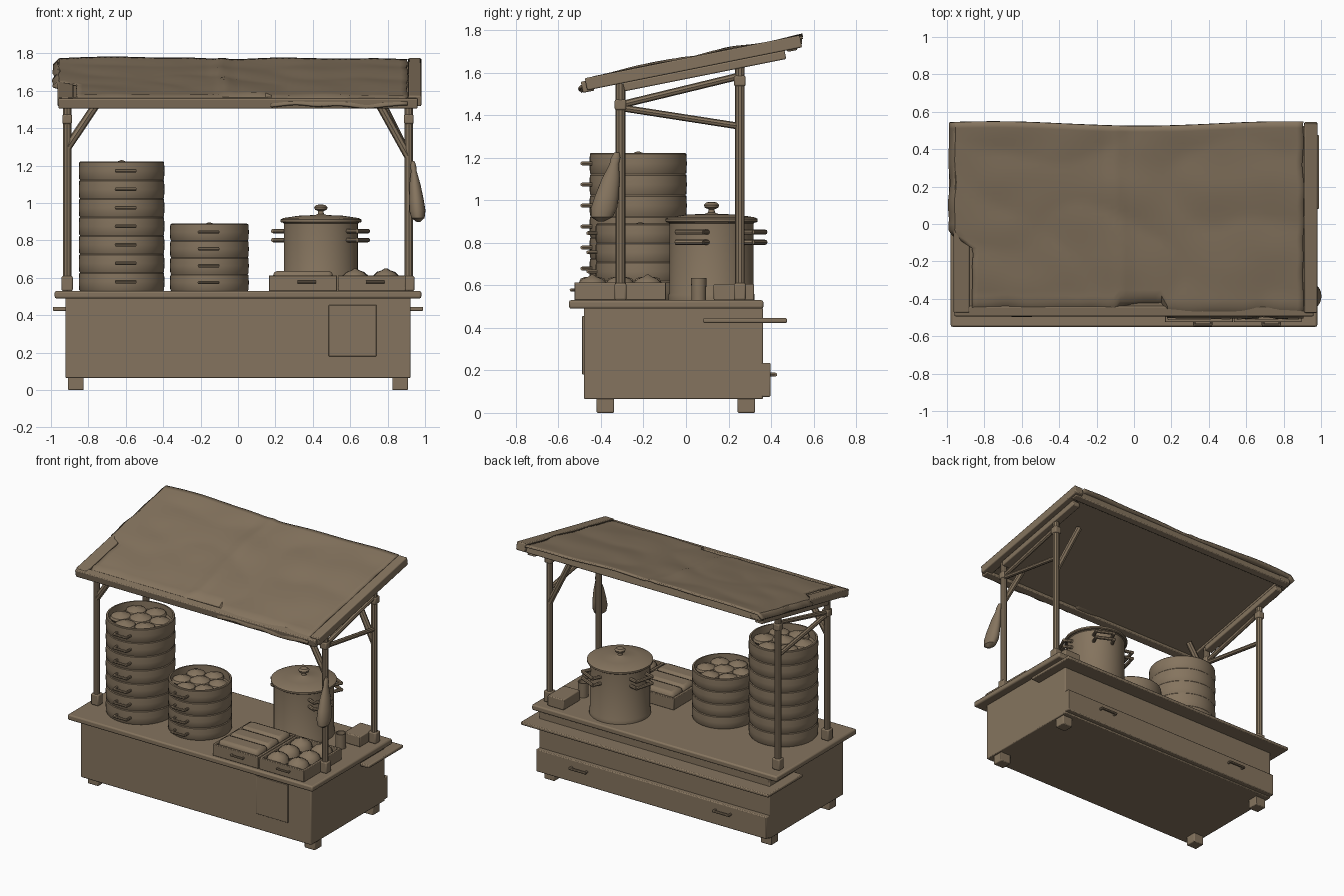
import bpy, bmesh, math, random
from mathutils import Vector, Matrix, noise

if "Cube" in bpy.data.objects:
    bpy.data.objects.remove(bpy.data.objects["Cube"])

random.seed(4)
mat = bpy.data.materials.new("weathered_brown")
mat.diffuse_color = (0.235, 0.175, 0.113, 1)
mat.use_nodes = True
mat.node_tree.nodes["Principled BSDF"].inputs["Base Color"].default_value = mat.diffuse_color
TILT = math.atan(0.2)


def roof_z(y):
    return 1.66 + 0.2 * y


def finish(name, bm, bevel=0):
    bmesh.ops.recalc_face_normals(bm, faces=bm.faces)
    me = bpy.data.meshes.new(name)
    bm.to_mesh(me)
    bm.free()
    ob = bpy.data.objects.new(name, me)
    bpy.context.collection.objects.link(ob)
    me.materials.append(mat)
    if bevel:
        m = ob.modifiers.new("bevel", "BEVEL")
        m.width, m.segments, m.limit_method = bevel, 2, "ANGLE"
    return ob


def add_box(bm, x0, x1, y0, y1, z0, z1, rot=0):
    c = Vector(((x0 + x1) / 2, (y0 + y1) / 2, (z0 + z1) / 2))
    M = Matrix.Translation(c) @ Matrix.Rotation(rot, 4, "X") @ Matrix.Diagonal((x1 - x0, y1 - y0, z1 - z0, 1))
    bmesh.ops.create_cube(bm, size=1, matrix=M)


def box(name, *dims, bevel=0.006):
    bm = bmesh.new()
    add_box(bm, *dims)
    return finish(name, bm, bevel)


def add_bar(bm, p, q, r, seg=8):
    p, q = Vector(p), Vector(q)
    d = q - p
    M = Matrix.Translation((p + q) / 2) @ d.to_track_quat("Z", "Y").to_matrix().to_4x4()
    bmesh.ops.create_cone(bm, cap_ends=True, segments=seg, radius1=r, radius2=r, depth=d.length, matrix=M)


def add_lathe(bm, prof, cx, cy, seg=40):
    rings = [[bm.verts.new((cx + r * math.cos(2 * math.pi * i / seg), cy + r * math.sin(2 * math.pi * i / seg), z))
              for i in range(seg)] for r, z in prof]
    for a, b in zip(rings, rings[1:]):
        for i in range(seg):
            j = (i + 1) % seg
            bm.faces.new((a[i], a[j], b[j], b[i]))
    bm.faces.new(rings[0])
    bm.faces.new(rings[-1])


def add_bun(bm, x, y, z, r, h):
    # pinched dumpling: dome with a small peak
    prof = [(0.85, 0), (1, 0.3), (0.9, 0.58), (0.6, 0.8), (0.25, 0.9), (0.06, 1)]
    add_lathe(bm, [(r * a, z + h * b) for a, b in prof], x, y, 16)


def add_handle(bm, cx, cy, z, ang, r0, reach, width, rad):
    # U-shaped handle standing off a round or flat wall
    n = Vector((math.cos(ang), math.sin(ang), 0))
    t = Vector((-n.y, n.x, 0)) * width / 2
    c = Vector((cx, cy, z))
    a, b = c + n * r0, c + n * (r0 + reach)
    add_bar(bm, a + t, b + t, rad)
    add_bar(bm, a - t, b - t, rad)
    add_bar(bm, b + t * 1.1, b - t * 1.1, rad)


# cabinet, counter and feet
box("cabinet", -0.922, 0.922, -0.48, 0.362, 0.065, 0.495)
box("countertop", -0.98, 0.98, -0.55, 0.364, 0.49, 0.53, bevel=0.01)
box("back_shelf", -0.99, 0.99, 0.08, 0.475, 0.423, 0.445)
box("back_drawer", -0.922, 0.922, 0.35, 0.397, 0.075, 0.235)
box("front_door", 0.485, 0.74, -0.488, -0.478, 0.18, 0.455, bevel=0.003)
bm = bmesh.new()
for sx in (-1, 1):
    for y in (-0.42, 0.243):
        add_box(bm, sx * 0.867 - 0.042, sx * 0.867 + 0.042, y, y + 0.082, 0, 0.075)
finish("feet", bm, 0.006)
bm = bmesh.new()
for x in (-0.575, 0.575):
    add_handle(bm, x, 0.39, 0.18, math.pi / 2, 0, 0.03, 0.12, 0.009)
finish("drawer_handles", bm)

# posts with foot blocks, side rails and braces
bm = bmesh.new()
blocks = bmesh.new()
for sx in (-1, 1):
    x = sx * 0.913
    for y in (-0.308, 0.253):
        add_bar(bm, (x, y, 0.53), (x, y, roof_z(y) - 0.05), 0.023, 10)
        add_box(blocks, x - 0.03, x + 0.03, y - 0.028, y + 0.028, 0.53, 0.61)
        zt = roof_z(y) - 0.15
        add_box(blocks, x - 0.026, x + 0.026, y - 0.027, y + 0.027, zt - 0.025, zt + 0.025)
    add_bar(bm, (x, -0.32, 1.445), (x, 0.27, 1.588), 0.017)
    add_bar(bm, (x, -0.31, 1.435), (x, 0.25, 1.348), 0.016)
for sx, y, z, x in ((-1, -0.308, 1.3, 0.75), (1, -0.308, 1.25, 0.75), (1, 0.253, 1.25, 0.71)):
    add_bar(bm, (sx * 0.91, y, z), (sx * x, y, roof_z(y) - 0.06), 0.022)
finish("posts_and_braces", bm)
finish("post_blocks", blocks, 0.008)

# tilted roof frame
bm = bmesh.new()


def roof_box(x0, x1, y0, y1, top, bottom):
    z = roof_z((y0 + y1) / 2)
    add_box(bm, x0, x1, y0, y1, z + bottom, z + top, TILT)


roof_box(0.91, 0.98, -0.48, 0.55, 0.008, -0.05)
roof_box(-0.965, -0.88, -0.48, 0.53, -0.002, -0.05)
roof_box(0.88, 0.94, -0.3, 0.475, -0.05, -0.09)
roof_box(-0.94, -0.88, -0.3, 0.475, -0.05, -0.09)
roof_box(-0.96, 0.96, -0.49, -0.435, -0.005, -0.058)
roof_box(-0.96, 0.96, 0.47, 0.52, -0.005, -0.058)
finish("roof_frame", bm, 0.006)
bm = bmesh.new()
roof_box(-0.9, 0.92, -0.46, 0.5, -0.02, -0.035)
finish("roof_panel", bm)

# crumpled cloth canopy with a torn, drooping front edge
bm = bmesh.new()
NX, NY = 56, 32
bmesh.ops.create_grid(bm, x_segments=NX, y_segments=NY, size=0.5)
for v in bm.verts:
    u, w = v.co.x + 0.5, v.co.y + 0.5
    right = 0.905 + 0.012 * noise.noise((w * 7, 3, 0))
    step = min(max((w - 0.34) / 0.08, 0), 1)
    left = -0.865 - 0.125 * step + 0.012 * noise.noise((w * 8, 9, 0))
    x = left + (right - left) * u
    front = -0.48 if x < -0.08 else (-0.445 if x < 0.17 else -0.505)
    front += 0.012 * noise.noise((x * 8, 1, 5))
    back = 0.535 + 0.012 * math.cos(x * 4 + 3)
    y = front + (back - front) * w
    # broad creases plus a seam ridge near the middle
    fold = abs(noise.noise((x * 2 + y, y * 2.6, 2))) - 0.25
    z = roof_z(y) + 0.006 + 0.02 * fold + 0.005 * noise.noise((x * 4, y * 5, 7))
    z += 0.01 * max(0, 1 - abs(x + 0.08 + 0.02 * math.sin(y * 6)) / 0.05)
    if w < 0.05:
        z -= (0.05 - w) / 0.05 * (0.04 + 0.02 * noise.noise((x * 5, 0, 0)))
    if x < -0.965:
        z -= 0.03
    v.co = (x, y, z)
cloth = finish("cloth_canopy", bm)
m = cloth.modifiers.new("thickness", "SOLIDIFY")
m.thickness, m.offset = 0.012, -1


# bamboo steamer stacks
def steamer(name, cx, cy, r, top, tiers, hx):
    z0, h = 0.53, (top - 0.53) / tiers
    prof = []
    for k in range(tiers):
        z = z0 + k * h
        prof += [(r - 0.005, z), (r - 0.001, z + 0.006), (r + 0.001, z + h * 0.5), (r - 0.001, z + h - 0.006),
                 (r - 0.005, z + h - 0.001)]
    prof += [(r - 0.016, top), (r - 0.018, top - 0.055)]
    b = bmesh.new()
    add_lathe(b, prof, cx, cy, 48)
    finish(name, b)
    b = bmesh.new()
    for k in range(tiers):
        add_handle(b, hx, cy, z0 + (k + 0.5) * h, -math.pi / 2, r - 0.01, 0.045, 0.1, 0.009)
    finish(name + "_handles", b)
    b = bmesh.new()
    add_bun(b, cx, cy, top - 0.055, r * 0.35, 0.062)
    for k in range(6):
        a = k * math.pi / 3 + 0.3
        add_bun(b, cx + r * 0.59 * math.cos(a), cy + r * 0.59 * math.sin(a), top - 0.055, r * 0.32, 0.055)
    finish(name + "_buns", b)


steamer("tall_steamer", -0.622, -0.225, 0.228, 1.222, 7, -0.6)
steamer("short_steamer", -0.153, -0.215, 0.21, 0.89, 4, -0.157)

# stock pot with lid, knob and double handles
px, py = 0.443, 0.12
bm = bmesh.new()
add_lathe(bm, [(0.203, 0.53), (0.203, 0.555), (0.198, 0.565), (0.198, 0.89), (0.208, 0.9)], px, py, 48)
finish("pot", bm)
bm = bmesh.new()
add_lathe(bm, [(0.21, 0.895), (0.217, 0.9), (0.217, 0.912), (0.2, 0.92), (0.12, 0.932), (0.03, 0.936), (0.016, 0.942),
               (0.014, 0.957), (0.032, 0.965), (0.036, 0.978), (0.025, 0.989), (0.008, 0.992)], px, py, 48)
finish("pot_lid", bm)
bm = bmesh.new()
for deg in (-25, 65, 165):
    for z in (0.802, 0.85):
        add_handle(bm, px, py, z, math.radians(deg), 0.185, 0.06, 0.13, 0.012)
finish("pot_handles", bm)

# two food trays with handles
for name, x0, x1 in (("left_tray", 0.165, 0.53), ("right_tray", 0.535, 0.895)):
    bm = bmesh.new()
    y0, y1, t = -0.525, -0.095, 0.018
    add_box(bm, x0, x1, y0, y1, 0.53, 0.555)
    for d in ((x0, x1, y0, y0 + t), (x0, x1, y1 - t, y1), (x0, x0 + t, y0, y1), (x1 - t, x1, y0, y1)):
        add_box(bm, *d, 0.535, 0.613)
    finish(name, bm, 0.004)
    bm = bmesh.new()
    add_handle(bm, (x0 + x1) / 2 + 0.02, y0, 0.578, -math.pi / 2, -0.003, 0.018, 0.09, 0.007)
    finish(name + "_handle", bm)

# wrapped cakes in the left tray, dumplings in the right
bm = bmesh.new()
for j in range(3):
    y = -0.503 + j * 0.13
    add_box(bm, 0.187, 0.508, y, y + 0.127, 0.555, 0.638)
finish("cakes", bm, 0.025)
bm = bmesh.new()
for i in range(2):
    for j in range(3):
        add_bun(bm, 0.632 + i * 0.165 + random.uniform(-0.01, 0.01), -0.44 + j * 0.13, 0.555, 0.076, 0.095)
finish("dumplings", bm)

# cup and small boxes beside the pot
bm = bmesh.new()
add_lathe(bm, [(0.034, 0.53), (0.036, 0.635), (0.029, 0.635), (0.028, 0.55)], 0.78, 0.06, 20)
finish("cup", bm)
box("small_box", 0.755, 0.885, 0.13, 0.32, 0.53, 0.605, bevel=0.006)

# cloth bag hanging from the right front post
bm = bmesh.new()
add_lathe(bm, [(0.012, 1.225), (0.022, 1.2), (0.022, 1.17), (0.042, 1.1), (0.056, 1.02), (0.062, 0.96), (0.05, 0.92),
               (0.015, 0.9)], 0, 0, 20)
for v in bm.verts:
    z = v.co.z
    v.co = (0.935 + v.co.x * 0.7 + (1.225 - z) * 0.09, -0.325 + v.co.y - (1.225 - z) * 0.23, z)
finish("hanging_bag", bm)

# smooth shading with sharp edges kept
bpy.ops.object.select_all(action="SELECT")
bpy.context.view_layer.objects.active = bpy.context.view_layer.objects[0]
bpy.ops.object.shade_smooth_by_angle(angle=math.radians(35))
